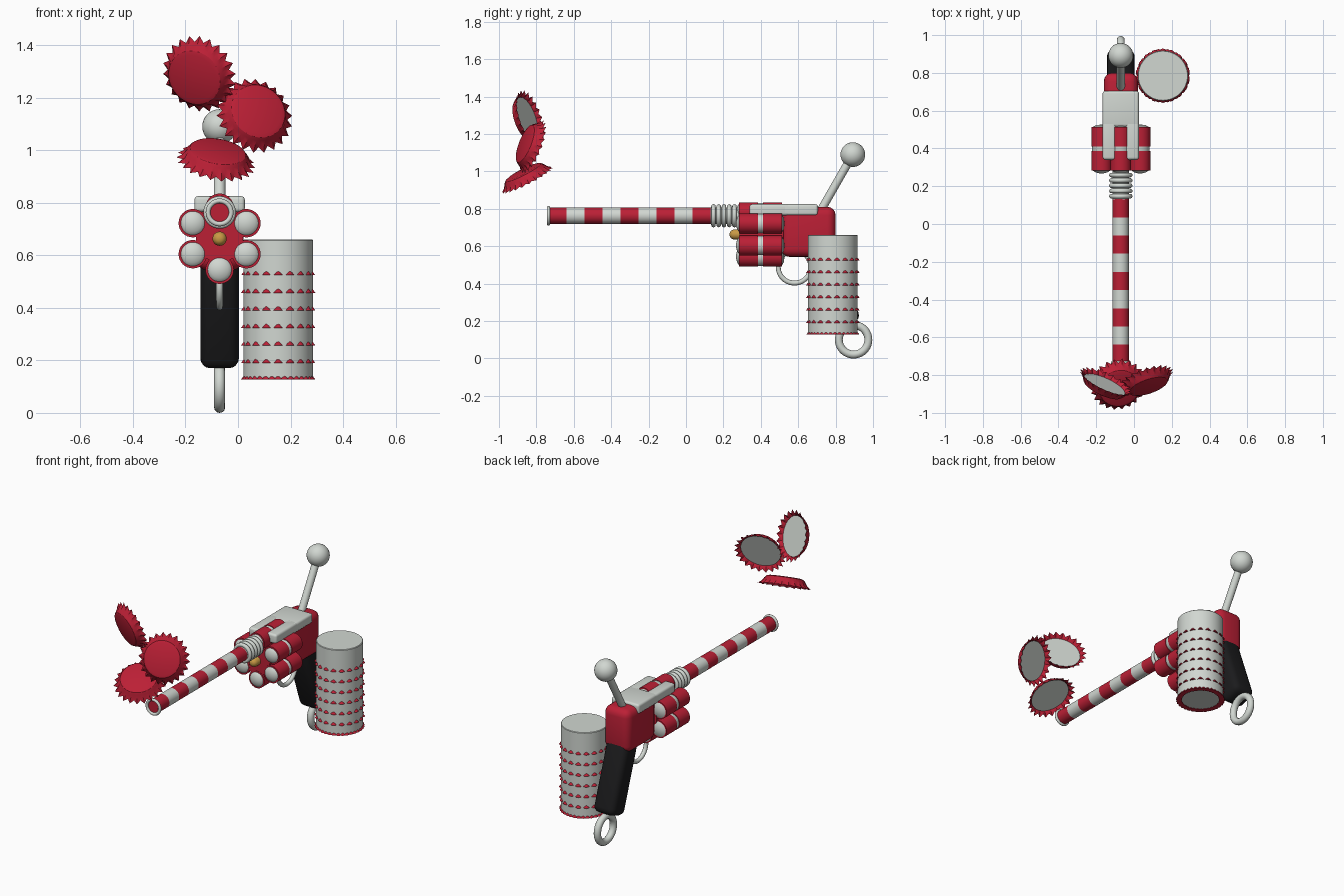
import bpy, bmesh, math
from mathutils import Matrix, Vector

default = bpy.data.objects.get("Cube")
if default:
    bpy.data.objects.remove(default)


def material(name, rgb):
    m = bpy.data.materials.new(name)
    m.use_nodes = True
    m.diffuse_color = (*rgb, 1)
    bsdf = next(n for n in m.node_tree.nodes if n.type == 'BSDF_PRINCIPLED')
    bsdf.inputs["Base Color"].default_value = (*rgb, 1)
    bsdf.inputs["Roughness"].default_value = 0.6
    return m


RED = material("red", (0.5, 0.014, 0.036))
WHITE = material("pale grey", (0.64, 0.68, 0.64))
BLACK = material("black", (0.011, 0.011, 0.012))
GOLD = material("gold", (0.58, 0.32, 0.06))

CX = -0.07            # centre plane of the toy
BARREL_Z = 0.763
DRUM_Z = 0.663
ALONG_Y = Matrix.Rotation(math.pi / 2, 4, 'X')      # local z -> -y
ALONG_X = Matrix.Rotation(math.pi / 2, 4, 'Y')


def finish(name, bm, mats, angle=35):
    bmesh.ops.recalc_face_normals(bm, faces=bm.faces)
    me = bpy.data.meshes.new(name)
    bm.to_mesh(me)
    bm.free()
    for m in mats:
        me.materials.append(m)
    me.shade_smooth()
    me.set_sharp_from_angle(angle=math.radians(angle))
    ob = bpy.data.objects.new(name, me)
    bpy.context.scene.collection.objects.link(ob)
    return ob


def lathe(name, profile, mat, matrix, seg=32):
    """Spin (radius, height) points around local z."""
    bm = bmesh.new()
    pts = [bm.verts.new((r, 0, h)) for r, h in profile]
    edges = [bm.edges.new(p) for p in zip(pts, pts[1:])]
    bmesh.ops.spin(bm, geom=pts + edges, cent=(0, 0, 0), axis=(0, 0, 1),
                   angle=math.tau, steps=seg, use_duplicate=False)
    bmesh.ops.remove_doubles(bm, verts=bm.verts, dist=1e-5)
    bm.transform(matrix)
    return finish(name, bm, [mat])


def rod_y(name, x, z, y0, y1, r, mat, seg=32):
    at = Matrix.Translation((x, y1, z)) @ ALONG_Y
    return lathe(name, [(0, 0), (r, 0), (r, y1 - y0), (0, y1 - y0)], mat, at, seg)


def torus(name, center, major, minor, mat, turn, seg=40):
    ring = [(major + minor * math.cos(a * math.tau / 12), minor * math.sin(a * math.tau / 12))
            for a in range(13)]
    return lathe(name, ring, mat, Matrix.Translation(center) @ turn, seg)


def box(name, center, size, bevel, mat, rot=0):
    bm = bmesh.new()
    bmesh.ops.create_cube(bm, size=1)
    bmesh.ops.scale(bm, vec=size, verts=bm.verts)
    bmesh.ops.bevel(bm, geom=bm.edges[:], offset=bevel, segments=4, profile=0.5, affect='EDGES')
    bm.transform(Matrix.Translation(center) @ Matrix.Rotation(rot, 4, 'X'))
    return finish(name, bm, [mat])


# Striped barrel with a muzzle ring
START, STEP = -0.735, 0.0963
for i in range(9):
    y = START + i * STEP
    rod_y(f"barrel_stripe_{i + 1}", CX, BARREL_Z, y, y + STEP, 0.043, WHITE if i % 2 else RED)
torus("muzzle_ring", (CX, START, BARREL_Z), 0.044, 0.009, WHITE, ALONG_Y)

# Coil between barrel and drum
rod_y("coil_core", CX, BARREL_Z, 0.13, 0.32, 0.043, WHITE)
for i in range(5):
    torus(f"coil_{i + 1}", (CX, 0.147 + 0.028 * i, BARREL_Z), 0.05, 0.012, WHITE, ALONG_Y)

# Drum: hub, gold pin and six banded tubes with domed ends
rod_y("drum_hub", CX, DRUM_Z, 0.285, 0.52, 0.09, RED)
lathe("drum_pin", [(0, 0), (0.027, 0), (0.027, 0.05), (0.02, 0.065), (0.01, 0.071), (0, 0.072)],
      GOLD, Matrix.Translation((CX, 0.305, DRUM_Z)) @ ALONG_Y)
core = [(0, 0), (0.03, 0.004), (0.05, 0.015), (0.05, 0.236),
        (0.044, 0.245), (0.032, 0.253), (0.016, 0.258), (0, 0.26)]
for i in range(6):
    a = math.pi / 2 + i * math.pi / 3
    x, z = CX + 0.118 * math.cos(a), DRUM_Z + 0.118 * math.sin(a)
    lathe(f"tube_core_{i + 1}", core, WHITE, Matrix.Translation((x, 0.527, z)) @ ALONG_Y)
    rod_y(f"tube_front_sleeve_{i + 1}", x, z, 0.284, 0.386, 0.054, RED)
    rod_y(f"tube_rear_sleeve_{i + 1}", x, z, 0.411, 0.514, 0.054, RED)

# Frame: red body, pale top plate with two prongs
box("body", (CX, 0.655, 0.677), (0.18, 0.29, 0.268), 0.045, RED)
box("top_plate", (CX, 0.61, 0.795), (0.192, 0.19, 0.06), 0.014, WHITE)
for side, s in (("left", 1), ("right", -1)):
    box(f"{side}_prong", (CX + s * 0.061, 0.45, 0.795), (0.07, 0.22, 0.06), 0.014, WHITE)

# Hammer lever with a ball
base, tip = Vector((CX, 0.72, 0.79)), Vector((CX, 0.892, 1.09))
axis = tip - base
lever = Matrix.Translation(base) @ axis.to_track_quat('Z', 'Y').to_matrix().to_4x4()
lathe("lever", [(0, 0), (0.022, 0), (0.022, axis.length), (0, axis.length)], WHITE, lever)
ball = [(0.066 * math.sin(t * math.pi / 16), -0.066 * math.cos(t * math.pi / 16)) for t in range(17)]
lathe("lever_ball", ball, WHITE, Matrix.Translation(tip))

# Grip, end ring and trigger guard
box("grip", (CX, 0.794, 0.393), (0.147, 0.142, 0.445), 0.038, BLACK, math.radians(19.5))
torus("grip_ring", (CX, 0.896, 0.1), 0.079, 0.021, WHITE, ALONG_X)
torus("trigger_guard", (CX, 0.58, 0.49), 0.087, 0.013, WHITE, ALONG_X)

# Can with rows of small studs and a toothed bottom rim
CAN = Vector((0.153, 0.785, 0))
lathe("can", [(0, 0.132), (0.133, 0.132), (0.133, 0.657), (0.13, 0.66), (0, 0.66)],
      WHITE, Matrix.Translation(CAN), 48)


def stud_row(name, z, count, r, height):
    bm = bmesh.new()
    for k in range(count):
        a = math.tau * (k + 0.5) / count
        at = Matrix.Translation(CAN + Vector((0.125 * math.cos(a), 0.125 * math.sin(a), z + height / 2)))
        bmesh.ops.create_cone(bm, cap_ends=True, segments=10, radius1=r, radius2=0.002,
                              depth=height, matrix=at)
    finish(name, bm, [RED])


for i in range(6):
    stud_row(f"can_studs_{i + 1}", 0.19 + 0.0668 * i, 18, 0.019, 0.022)
stud_row("can_rim_teeth", 0.127, 34, 0.018, 0.02)


# Bottle caps: crimped shell with a pale liner inside
def cap(name, center, normal):
    teeth = 22
    bm = bmesh.new()
    # ring: outer radius, valley radius, height
    rings = [(0.092, 0.092, 0.028), (0.107, 0.107, 0.023), (0.117, 0.114, 0.012),
             (0.132, 0.122, -0.01), (0.152, 0.130, -0.026)]
    loops = []
    for peak, valley, h in rings:
        loop = []
        for k in range(teeth * 2):
            a = math.pi * k / teeth
            r = valley if k % 2 else peak
            drop = 0.006 if k % 2 and h < -0.02 else 0
            loop.append(bm.verts.new((r * math.cos(a), r * math.sin(a), h + drop)))
        loops.append(loop)
    bm.faces.new(loops[0])
    for up, low in zip(loops, loops[1:]):
        for k in range(teeth * 2):
            j = (k + 1) % (teeth * 2)
            bm.faces.new((up[k], low[k], low[j], up[j]))
    liner = bmesh.ops.create_circle(bm, cap_ends=True, segments=teeth * 2, radius=0.118,
                                    matrix=Matrix.Translation((0, 0, -0.004)))
    for f in liner["verts"][0].link_faces:
        f.material_index = 1
    turn = Vector(normal).to_track_quat('Z', 'Y').to_matrix().to_4x4()
    bm.transform(Matrix.Translation(center) @ turn)
    finish(name, bm, [RED, WHITE], 30)


cap("upper_cap", (-0.157, -0.855, 1.283), (-0.4, -0.87, -0.3))
cap("middle_cap", (0.07, -0.84, 1.14), (0.3, -0.88, 0.35))
cap("lower_cap", (-0.08, -0.86, 0.975), (0.15, -0.45, 0.88))
